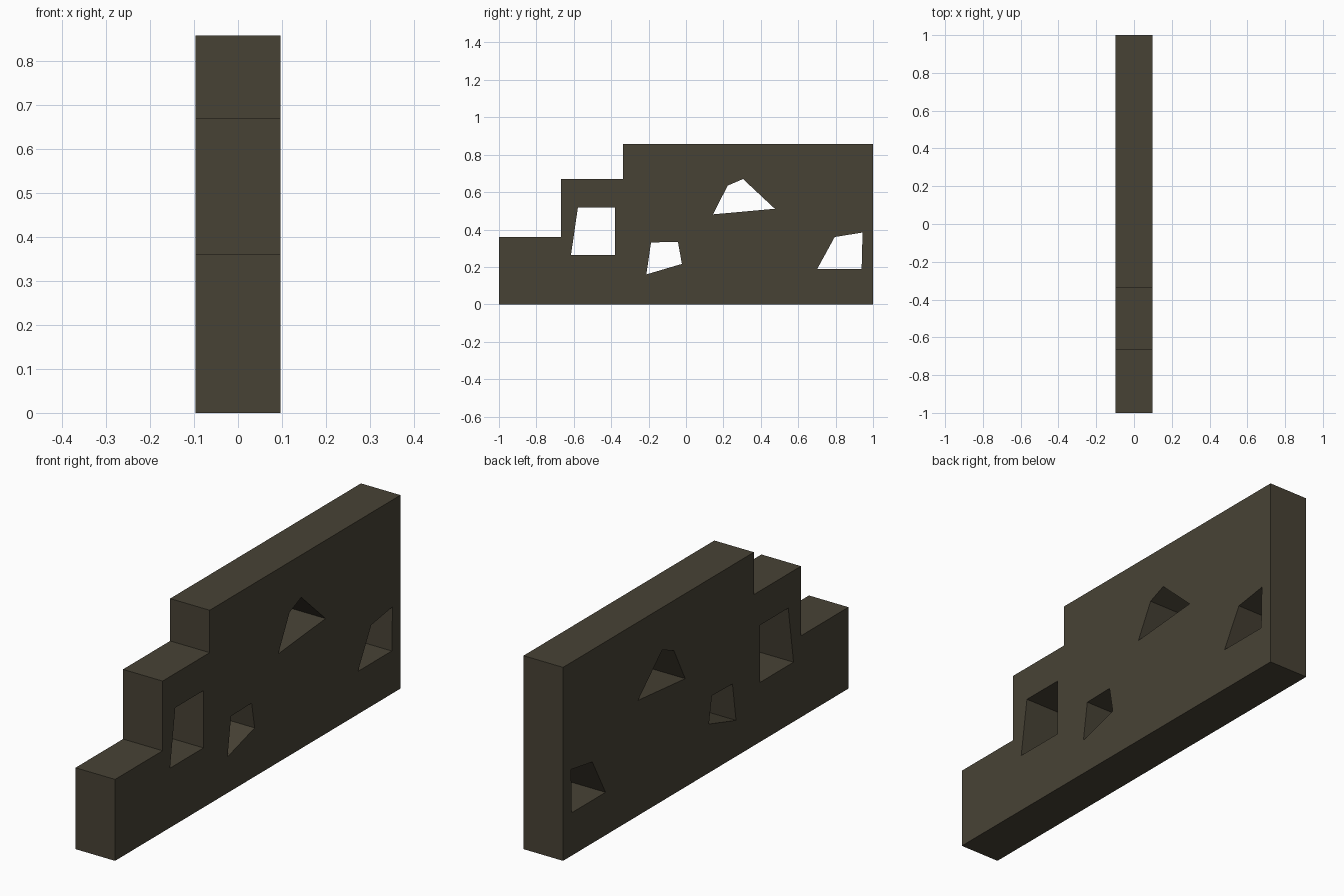
import bpy, bmesh
from mathutils import Matrix

if "Cube" in bpy.data.objects:
    bpy.data.objects.remove(bpy.data.objects["Cube"])

HALF = 0.097  # half the wall thickness

# Stepped wall outline as (y, z)
outline = [(-1, 0), (1, 0), (1, .858), (-.337, .858), (-.337, .67),
           (-.667, .67), (-.667, .361), (-1, .361)]
# Irregular see-through openings as (y, z)
holes = [
    [(-.615, .264), (-.38, .264), (-.38, .518), (-.578, .518)],
    [(-.212, .16), (-.022, .216), (-.043, .334), (-.187, .331)],
    [(.144, .481), (.475, .511), (.305, .67), (.223, .635)],
    [(.702, .19), (.939, .19), (.944, .384), (.795, .36)],
]

stone = bpy.data.materials.new("dark_olive_stone")
stone.diffuse_color = (0.064, 0.055, 0.036, 1)
stone.use_nodes = True
stone.node_tree.nodes["Principled BSDF"].inputs["Base Color"].default_value = stone.diffuse_color

# Filled profile with holes, extruded across the thickness
curve = bpy.data.curves.new("wall_profile", "CURVE")
curve.dimensions = "2D"
curve.fill_mode = "BOTH"
curve.extrude = HALF
for loop in [outline] + holes:
    s = curve.splines.new("POLY")
    s.points.add(len(loop) - 1)
    for p, (y, z) in zip(s.points, loop):
        p.co = (y, z, 0, 1)
    s.use_cyclic_u = True
helper = bpy.data.objects.new("wall_profile", curve)
bpy.context.collection.objects.link(helper)
bpy.context.view_layer.update()
mesh = bpy.data.meshes.new_from_object(
    helper.evaluated_get(bpy.context.evaluated_depsgraph_get()))
bpy.data.objects.remove(helper)

# Stand the wall up: profile x -> y, profile y -> z, depth -> x
mesh.transform(Matrix(((0, 0, 1, 0), (1, 0, 0, 0), (0, 1, 0, 0), (0, 0, 0, 1))))
bm = bmesh.new()
bm.from_mesh(mesh)
bmesh.ops.remove_doubles(bm, verts=bm.verts, dist=1e-4)
bmesh.ops.recalc_face_normals(bm, faces=bm.faces)
for f in bm.faces:
    f.smooth = False
    f.material_index = 0
bm.to_mesh(mesh)
bm.free()
mesh.materials.clear()
mesh.materials.append(stone)
wall = bpy.data.objects.new("ruined_wall", mesh)
bpy.context.collection.objects.link(wall)
